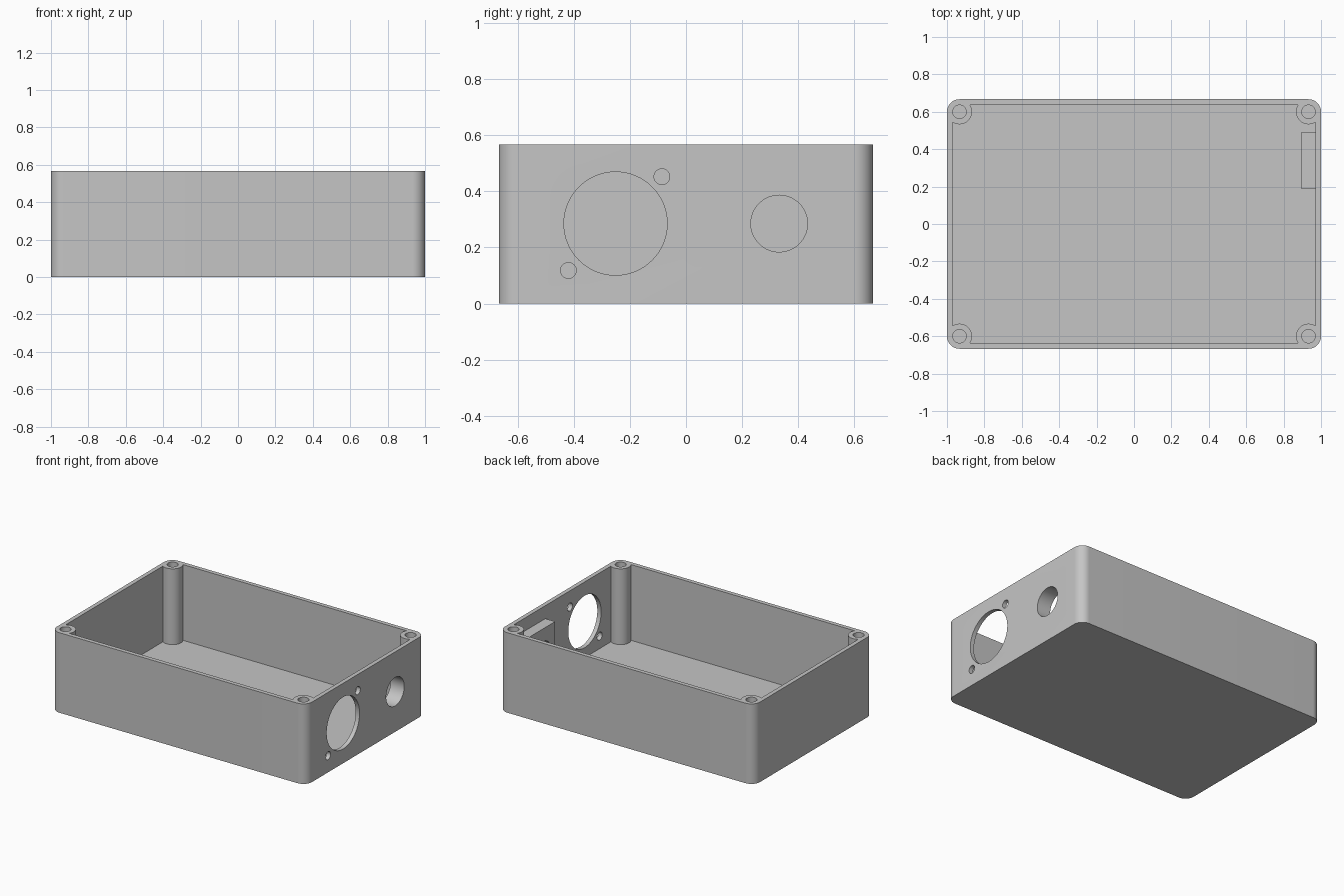
import bpy
import bmesh
from math import acos, cos, sin, radians, pi
from mathutils import Matrix, Vector

if "Cube" in bpy.data.objects:
    bpy.data.objects.remove(bpy.data.objects["Cube"], do_unlink=True)

HEIGHT, WALL, RADIUS = 0.567, 0.03, 0.067
POST_X, POST_Y = 0.933, 0.6      # centres of the corner screw posts
CORNERS = [(1, 1), (-1, 1), (-1, -1), (1, -1)]

grey = bpy.data.materials.new("plain_grey")
grey.use_nodes = True
grey.diffuse_color = (0.56, 0.56, 0.56, 1)
grey.node_tree.nodes["Principled BSDF"].inputs["Base Color"].default_value = grey.diffuse_color


def finish(name, bm):
    bmesh.ops.recalc_face_normals(bm, faces=bm.faces)
    mesh = bpy.data.meshes.new(name)
    bm.to_mesh(mesh)
    bm.free()
    mesh.materials.append(grey)
    obj = bpy.data.objects.new(name, mesh)
    bpy.context.collection.objects.link(obj)
    return obj


def corner_outline(start, end, steps=20):
    """Closed outline made of one arc around each corner post."""
    points = []
    for sx, sy in CORNERS:
        arc = []
        for i in range(steps + 1):
            a = start + (end - start) * i / steps
            arc.append((sx * (POST_X + RADIUS * cos(a)), sy * (POST_Y + RADIUS * sin(a))))
        points += arc if sx * sy > 0 else arc[::-1]
    return points


def prism(name, outline, z0, z1):
    bm = bmesh.new()
    face = bm.faces.new([bm.verts.new((x, y, z0)) for x, y in outline])
    side = bmesh.ops.extrude_face_region(bm, geom=[face], use_keep_orig=True)["geom"]
    verts = [g for g in side if isinstance(g, bmesh.types.BMVert)]
    bmesh.ops.translate(bm, verts=verts, vec=(0, 0, z1 - z0))
    return finish(name, bm)


def cylinder(name, centre, radius, depth, along_x=False):
    bm = bmesh.new()
    matrix = Matrix.Translation(Vector(centre))
    if along_x:
        matrix = matrix @ Matrix.Rotation(pi / 2, 4, "Y")
    bmesh.ops.create_cone(bm, cap_ends=True, segments=64, radius1=radius,
                          radius2=radius, depth=depth, matrix=matrix)
    return finish(name, bm)


def combine(target, tool, operation="DIFFERENCE"):
    tool.hide_render = True
    mod = target.modifiers.new(operation, "BOOLEAN")
    mod.operation, mod.object, mod.solver = operation, tool, "EXACT"
    bpy.ops.object.select_all(action="DESELECT")
    bpy.context.view_layer.objects.active = target
    target.select_set(True)
    bpy.ops.object.modifier_apply(modifier=mod.name)
    bpy.data.objects.remove(tool, do_unlink=True)


# Rounded outer body
case = prism("enclosure", corner_outline(0, pi / 2), 0, HEIGHT)

# Cavity whose corners curve inward around the screw posts
reach = acos((RADIUS - WALL) / RADIUS)
cavity = prism("cavity", corner_outline(-reach, reach - 1.5 * pi), WALL, HEIGHT + 0.1)
combine(case, cavity)

# Thick mounting block inside the right wall
block = prism("connector_block", [(0.893, 0.19), (0.985, 0.19), (0.985, 0.488), (0.893, 0.488)],
              WALL / 2, 0.475)
combine(case, block, "UNION")

# Screw holes in the posts
for sx, sy in CORNERS:
    combine(case, cylinder("screw_hole", (sx * POST_X, sy * POST_Y, 0.35), 0.036, 0.6))

# Socket opening, its two fixing holes and the connector hole
for y, z, radius in [(-0.251, 0.285, 0.184), (-0.086, 0.452, 0.028),
                     (-0.419, 0.118, 0.028), (0.332, 0.285, 0.101)]:
    combine(case, cylinder("wall_hole", (0.95, y, z), radius, 0.3, along_x=True))

bpy.ops.object.shade_smooth_by_angle(angle=radians(30))
